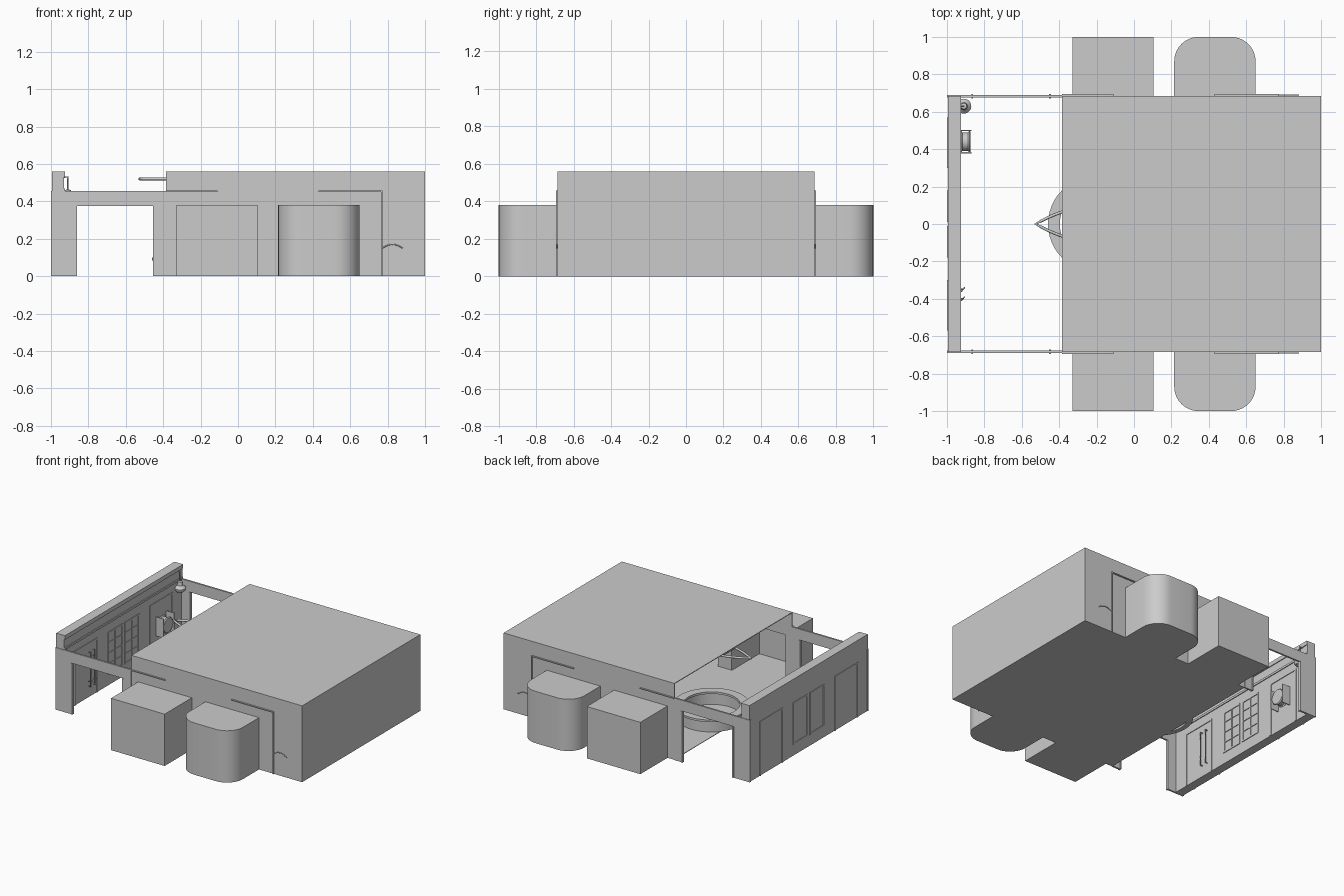
import bpy, bmesh, math
from mathutils import Vector

if "Cube" in bpy.data.objects:
    bpy.data.objects.remove(bpy.data.objects["Cube"])


def mesh_obj(name, bm, smooth=False):
    bmesh.ops.recalc_face_normals(bm, faces=bm.faces)
    me = bpy.data.meshes.new(name)
    bm.to_mesh(me)
    bm.free()
    ob = bpy.data.objects.new(name, me)
    bpy.context.collection.objects.link(ob)
    if smooth:
        bpy.context.view_layer.objects.active = ob
        ob.select_set(True)
        bpy.ops.object.shade_smooth_by_angle(angle=math.radians(35))
        ob.select_set(False)
    return ob


def box(name, x0, x1, y0, y1, z0, z1):
    bm = bmesh.new()
    bmesh.ops.create_cube(bm, size=1)
    for v in bm.verts:
        v.co = Vector((x0 + (v.co.x + .5) * (x1 - x0), y0 + (v.co.y + .5) * (y1 - y0),
                       z0 + (v.co.z + .5) * (z1 - z0)))
    return mesh_obj(name, bm)


def slab(name, pts, direction):
    """Extrude a closed 3D outline along a vector."""
    bm = bmesh.new()
    f = bm.faces.new([bm.verts.new(p) for p in pts])
    r = bmesh.ops.extrude_face_region(bm, geom=[f])
    bmesh.ops.translate(bm, vec=direction, verts=[g for g in r['geom'] if isinstance(g, bmesh.types.BMVert)])
    return mesh_obj(name, bm)


def shell_wall(name, path, z0, z1):
    """Thin open wall following a plan path."""
    bm = bmesh.new()
    lo = [bm.verts.new((x, y, z0)) for x, y in path]
    hi = [bm.verts.new((x, y, z1)) for x, y in path]
    for i in range(len(path) - 1):
        bm.faces.new((lo[i], lo[i + 1], hi[i + 1], hi[i]))
    return mesh_obj(name, bm, True)


def lathe(name, prof, loc, axis='z', n=32):
    bm = bmesh.new()
    vs = [bm.verts.new((r, 0, z)) for r, z in prof]
    es = [bm.edges.new((vs[i], vs[i + 1])) for i in range(len(vs) - 1)]
    bmesh.ops.spin(bm, geom=vs + es, cent=(0, 0, 0), axis=(0, 0, 1), angle=2 * math.pi, steps=n)
    bmesh.ops.remove_doubles(bm, verts=bm.verts, dist=1e-5)
    ob = mesh_obj(name, bm, True)
    ob.location = loc
    if axis == 'x':
        ob.rotation_euler = (0, math.pi / 2, 0)
    return ob


def tube(name, pts, r, cyclic=False):
    cu = bpy.data.curves.new(name, 'CURVE')
    cu.dimensions = '3D'
    cu.bevel_depth = r
    cu.bevel_resolution = 2
    cu.use_fill_caps = True
    sp = cu.splines.new('POLY')
    sp.points.add(len(pts) - 1)
    for p, c in zip(sp.points, pts):
        p.co = (*c, 1)
    sp.use_cyclic_u = cyclic
    ob = bpy.data.objects.new(name, cu)
    bpy.context.collection.objects.link(ob)
    return ob


def frame(name, x0, x1, y0, y1, z0, z1, w=.012):
    box(name + "_left", x0, x1, y0, y0 + w, z0, z1)
    box(name + "_right", x0, x1, y1 - w, y1, z0, z1)
    box(name + "_top", x0, x1, y0 + w, y1 - w, z1 - w, z1)
    if z0 > .01:
        box(name + "_sill", x0, x1, y0 + w, y1 - w, z0, z0 + w)


W, H, A = .685, .56, .38        # hall half width, hall height, annex height

# Hall: floor, roof, end wall; the courtyard end stays open
box("hall_floor", -.385, 1, -W, W, 0, .004)
box("hall_roof", -.385, 1, -W, W, H - .005, H)
box("hall_end_wall", .995, 1, -W, W, .004, H - .005)

hall_side = [(-.385, 0), (-.33, 0), (-.33, A), (.105, A), (.105, 0), (.215, 0), (.215, A),
             (.65, A), (.65, 0), (1, 0), (1, H), (-.385, H)]
gate_side = [(-1, 0), (-.865, 0), (-.865, .375), (-.45, .375), (-.45, 0), (-.385, 0), (-.385, .455), (-1, .455)]

for s, side in ((-1, "front"), (1, "rear")):
    # Side walls with openings to the annexes and the courtyard portal
    slab(side + "_hall_side_wall", [(x, s * W, z) for x, z in hall_side], (0, -s * .005, 0))
    slab(side + "_courtyard_wall", [(x, s * (W + .004), z) for x, z in gate_side], (0, -s * .013, 0))
    for x0, x1 in ((-.87, -.86), (-.455, -.445)):
        box(side + "_portal_jamb", x0, x1, *sorted((s * .672, s * .694)), 0, .375)

    # Square annex
    y0, y1 = sorted((s * W, s * 1))
    box(side + "_square_annex_roof", -.33, .105, y0, y1, A - .003, A)
    box(side + "_square_annex_floor", -.33, .105, y0, y1, 0, .003)
    shell_wall(side + "_square_annex_wall", [(-.33, s * W), (-.33, s), (.105, s), (.105, s * W)], 0, A)

    # Rounded annex
    R = .13
    path = [(.215, s * W)]
    for cx, a0 in ((.215 + R, 180), (.65 - R, 90)):
        for k in range(11):
            a = math.radians(a0 - 9 * k)
            path.append((cx + R * math.cos(a), s * (1 - R + R * math.sin(a))))
    path.append((.65, s * W))
    shell_wall(side + "_round_annex_wall", path, 0, A)
    slab(side + "_round_annex_roof", [(x, y, A) for x, y in path], (0, 0, -.003))
    slab(side + "_round_annex_floor", [(x, y, 0) for x, y in path], (0, 0, .003))

    # Outside trim strips, down pipe and curved rail
    t0, t1 = sorted((s * W, s * .694))
    box(side + "_trim_near", -.385, -.11, t0, t1, .45, .457)
    box(side + "_trim_far", .43, .77, t0, t1, .45, .457)
    box(side + "_down_pipe", .764, .772, t0, t1, 0, .457)
    tube(side + "_curved_rail", [(.77 + .11 * k / 10, s * .69, .15 + .02 * math.sin(math.pi * k / 10))
                                 for k in range(11)], .003)

# Entrance wall with parapet ledge
box("entrance_wall", -.995, -.93, -W, W, 0, H)
box("entrance_inner_ledge", -.93, -.924, -W, W, .455, .47)
box("entrance_inner_cap", -.93, -.924, -W, W, H - .03, H)

# Doors and windows on both faces of the entrance wall
for face, x0, x1 in (("outer", -1, -.995), ("inner", -.93, -.925)):
    for s in (-1, 1):
        a, b = sorted((s * .3, s * .57))
        frame(face + "_door_frame", x0, x1, a, b, 0, .4)
        a, b = sorted((s * .012, s * .18))
        frame(face + "_window_frame", x0, x1, a, b, .08, .39)
        if face == "inner":
            box("window_mullion", x0, x1, (a + b) / 2 - .004, (a + b) / 2 + .004, .092, .378)
            for k in range(1, 4):
                box("window_bar", x0, x1, a + .012, b - .012, .08 + .0775 * k - .003, .08 + .0775 * k + .003)

# Door pull bars
for y in (-.40, -.35):
    tube("door_pull_bar", [(-.93, y, .08), (-.914, y, .08), (-.914, y, .33), (-.93, y, .33)], .004)
    for z in (.12, .29):
        tube("door_pull_clamp", [(-.924, y - .012, z), (-.904, y + .012, z)], .003)

# Wall drum with side brackets
lathe("wall_drum", [(0, 0), (.052, 0), (.058, .006), (.05, .012), (.05, .043), (.058, .05), (.052, .057), (0, .057)],
      (-.93, .44, .22), 'x')
for y in (.378, .496):
    box("drum_bracket", -.93, -.868, y, y + .006, .15, .29)

# Hanging lamp in the courtyard corner
tube("lamp_arm", [(-.93, .63, .53), (-.91, .63, .53), (-.91, .63, .45)], .004)
lathe("lamp_shade", [(0, .06), (.016, .055), (.02, .03), (.04, .01), (.04, 0), (.03, -.015), (0, -.02)],
      (-.91, .63, .405), n=20)

# Round counter in the hall
lathe("round_counter", [(.2, .004), (.235, .004), (.235, .085), (.253, .085), (.253, .1), (.19, .1),
                        (.19, .085), (.2, .085), (.2, .004)], (-.207, 0, 0), n=48)

# Suspended lens-shaped ring under the hall roof
lens = []
for s in (-1, 1):
    for k in range(20):
        t = s * (k / 10 - 1)
        lens.append((-.2 + .325 * t, s * .095 * (1 - t * t), .52))
tube("suspended_lens_ring", lens, .008, True)
for x in (-.35, -.05):
    box("ring_hanger", x - .003, x + .003, -.075, .075, .52, .526)
    box("ring_hanger_rod", x - .003, x + .003, -.003, .003, .526, H - .005)
